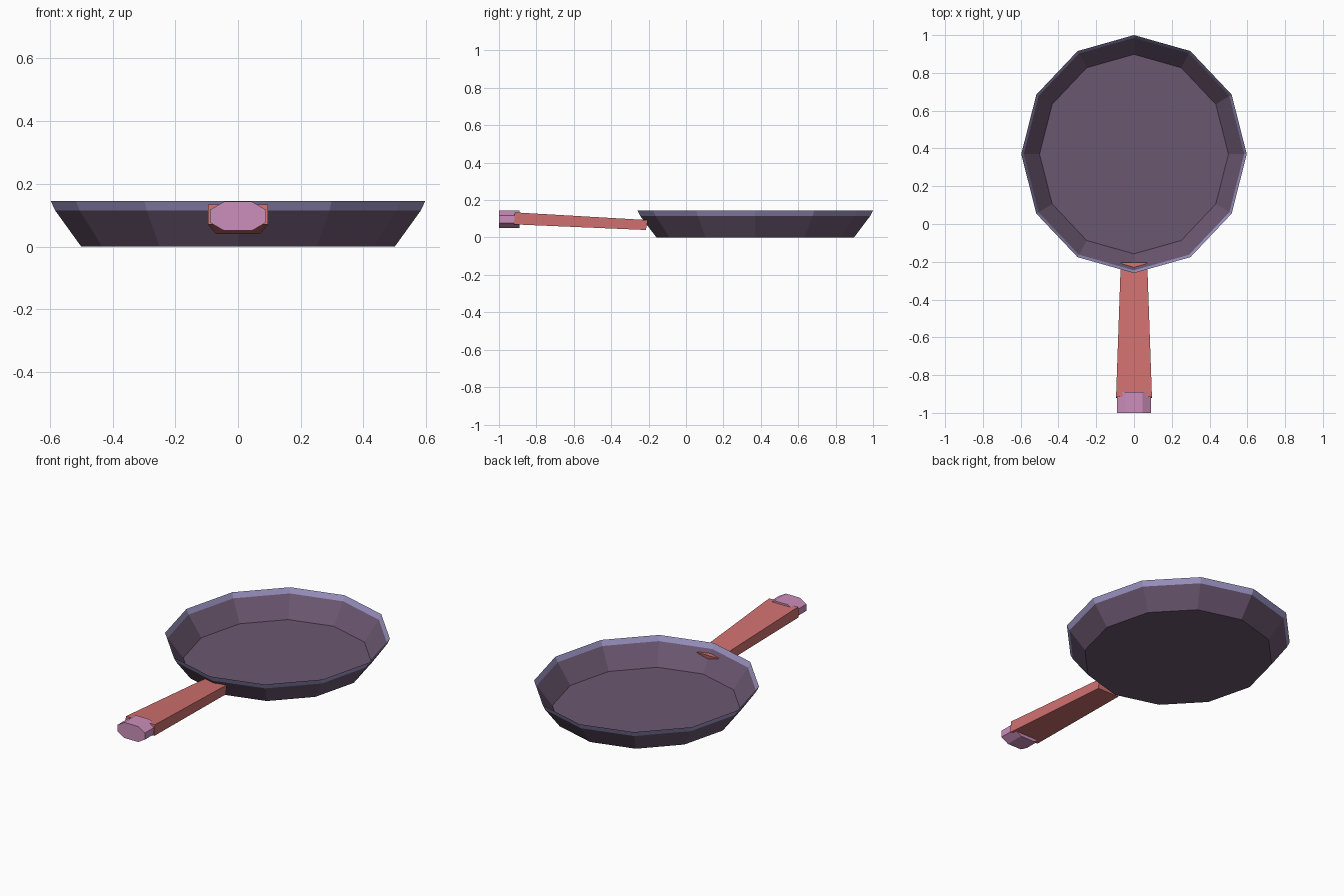
import bpy
import bmesh
from math import sin, cos, tau

default = bpy.data.objects.get("Cube")
if default:
    bpy.data.objects.remove(default, do_unlink=True)


def linear(c):
    c /= 255
    return c / 12.92 if c <= 0.04045 else ((c + 0.055) / 1.055) ** 2.4


def material(name, *rgb):
    mat = bpy.data.materials.new(name)
    mat.use_nodes = True
    color = (*[linear(c) for c in rgb], 1)
    mat.diffuse_color = color
    mat.node_tree.nodes["Principled BSDF"].inputs["Base Color"].default_value = color
    return mat


def loft(name, rings, mats, cap_start=True, cap_end=True, band_mats=None):
    """Skin a list of matching point rings with flat quads and optional caps."""
    bm = bmesh.new()
    loops = [[bm.verts.new(p) for p in ring] for ring in rings]
    n = len(loops[0])
    for band, (a, b) in enumerate(zip(loops, loops[1:])):
        for i in range(n):
            j = (i + 1) % n
            face = bm.faces.new((a[i], a[j], b[j], b[i]))
            face.material_index = band_mats[band] if band_mats else 0
    if cap_start:
        bm.faces.new(loops[0][::-1])
    if cap_end:
        bm.faces.new(loops[-1])
    bmesh.ops.recalc_face_normals(bm, faces=bm.faces)
    mesh = bpy.data.meshes.new(name)
    bm.to_mesh(mesh)
    bm.free()
    for mat in mats:
        mesh.materials.append(mat)
    obj = bpy.data.objects.new(name, mesh)
    bpy.context.collection.objects.link(obj)
    return obj


plum = material("dark plum", 107, 87, 112)
lavender = material("lavender rim", 158, 150, 198)
coral = material("coral", 208, 113, 112)
pink = material("pink", 205, 143, 188)

# Pan: twelve-sided open dish with a lavender lip
SIDES = 12
pan_y = 0.37


def pan_ring(rx, ry, z):
    return [(rx * cos(tau * i / SIDES), pan_y + ry * sin(tau * i / SIDES), z)
            for i in range(SIDES)]


loft("pan",
     [pan_ring(0.5, 0.528, 0), pan_ring(0.583, 0.615, 0.115), pan_ring(0.597, 0.63, 0.145)],
     [plum, lavender], cap_end=False, band_mats=[0, 1])


# Handle: tapered bar dipping towards the pan
def bar_end(half, y_top, z_top, y_low, z_low):
    return [(-half, y_low, z_low), (half, y_low, z_low),
            (half, y_top, z_top), (-half, y_top, z_top)]


loft("handle",
     [bar_end(0.095, -0.915, 0.134, -0.92, 0.07),
      bar_end(0.07, -0.204, 0.093, -0.215, 0.04)], [coral])


# End cap: wide octagonal block on the grip end
def octagon(y, mid=0.097, w=0.09, h=0.046):
    quarter = [(w, h * 0.43), (w / 2, h)]
    half = quarter + [(-x, z) for x, z in quarter[::-1]]
    return [(x, y, mid + z) for x, z in half + [(-x, -z) for x, z in half]]


loft("handle_end_cap", [octagon(-1.0), octagon(-0.89)], [pink])
